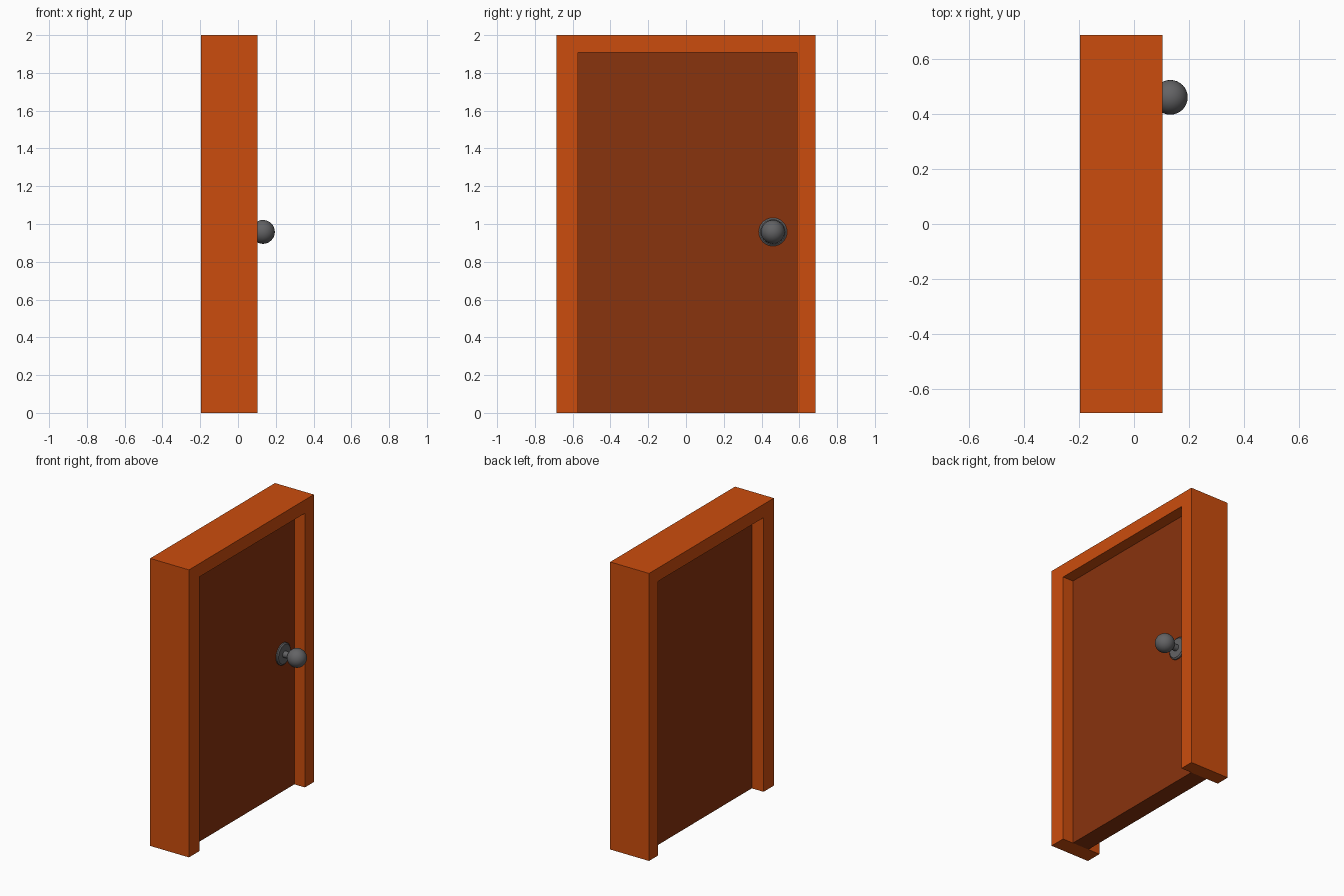
import bpy, bmesh, math
from mathutils import Matrix, Vector

cube = bpy.data.objects.get("Cube")
if cube:
    bpy.data.objects.remove(cube, do_unlink=True)


def material(name, rgb):
    m = bpy.data.materials.new(name)
    m.use_nodes = True
    m.diffuse_color = (*rgb, 1)
    bsdf = m.node_tree.nodes["Principled BSDF"]
    bsdf.inputs["Base Color"].default_value = (*rgb, 1)
    bsdf.inputs["Roughness"].default_value = 0.7
    return m


FRAME = material("orange wood", (0.60, 0.073, 0.004))
DOOR = material("dark brown wood", (0.25, 0.033, 0.004))
METAL = material("grey metal", (0.125, 0.125, 0.13))


def finish(name, bm, mat):
    bmesh.ops.recalc_face_normals(bm, faces=bm.faces)
    mesh = bpy.data.meshes.new(name)
    bm.to_mesh(mesh)
    bm.free()
    mesh.materials.append(mat)
    obj = bpy.data.objects.new(name, mesh)
    bpy.context.collection.objects.link(obj)
    return obj


def slab(name, outline, x0, x1, mat):
    """Extrude a (y, z) outline from x0 to x1."""
    bm = bmesh.new()
    face = bm.faces.new([bm.verts.new((x0, y, z)) for y, z in outline])
    ext = bmesh.ops.extrude_face_region(bm, geom=[face])["geom"]
    verts = [v for v in ext if isinstance(v, bmesh.types.BMVert)]
    bmesh.ops.translate(bm, verts=verts, vec=(x1 - x0, 0, 0))
    return finish(name, bm, mat)


def smooth(obj):
    bpy.ops.object.select_all(action="DESELECT")
    obj.select_set(True)
    bpy.context.view_layer.objects.active = obj
    bpy.ops.object.shade_smooth_by_angle(angle=math.radians(30))


# Main sizes
HALF, TOP = 0.686, 2.0
IN0, IN1, IN_TOP = -0.573, 0.588, 1.907
FACE = 0.022
KNOB = Vector((0, 0.46, 0.958))

# Frame: two jambs and a header in one piece
slab("door_frame",
     [(-HALF, 0), (-HALF, TOP), (HALF, TOP), (HALF, 0),
      (IN1, 0), (IN1, IN_TOP), (IN0, IN_TOP), (IN0, 0)],
     -0.196, 0.103, FRAME)

# Door panel, recessed on both sides
slab("door_panel", [(IN0, 0), (IN0, IN_TOP), (IN1, IN_TOP), (IN1, 0)],
     -0.105, FACE, DOOR)

# Rosette and stem, turned around the x axis
profile = [(0, 0), (0, 0.075), (0.008, 0.075), (0.015, 0.066),
           (0.015, 0.022), (0.07, 0.022), (0.07, 0)]
bm = bmesh.new()
pts = [bm.verts.new((FACE + x, KNOB.y, KNOB.z + r)) for x, r in profile]
edges = [bm.edges.new(pair) for pair in zip(pts, pts[1:])]
bmesh.ops.spin(bm, geom=pts + edges, cent=KNOB, axis=(1, 0, 0),
               angle=math.tau, steps=32)
bmesh.ops.remove_doubles(bm, verts=bm.verts, dist=0.0001)
smooth(finish("knob_rosette", bm, METAL))

# Round knob
bm = bmesh.new()
place = Matrix.Translation((0.132, KNOB.y, KNOB.z)) @ Matrix.Rotation(math.pi / 2, 4, "Y")
bmesh.ops.create_uvsphere(bm, u_segments=32, v_segments=16, radius=0.063, matrix=place)
smooth(finish("door_knob", bm, METAL))
